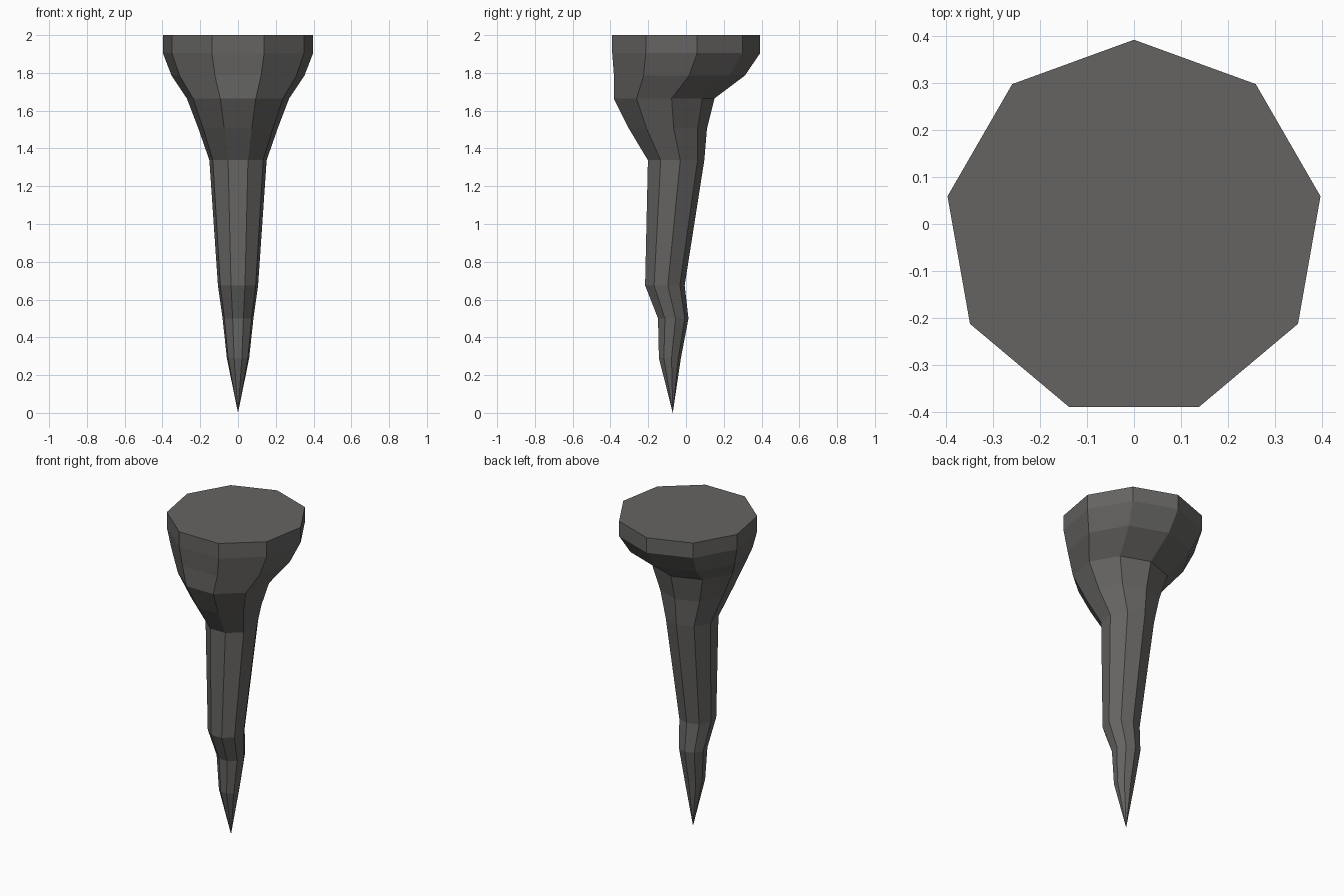
import bpy, bmesh
from math import sin, cos, pi

if "Cube" in bpy.data.objects:
    bpy.data.objects.remove(bpy.data.objects["Cube"])

SIDES = 9
# Cross-sections from top to bottom: height, radius, sideways bend in y
RINGS = [
    (2.00, 0.404, -0.011),
    (1.905, 0.404, -0.011),
    (1.785, 0.357, -0.046),
    (1.665, 0.275, -0.124),
    (1.505, 0.213, -0.102),
    (1.338, 0.154, -0.057),
    (0.675, 0.108, -0.115),
    (0.50, 0.083, -0.070),
    (0.29, 0.060, -0.087),
]
TIP = (0, -0.07, 0)

bm = bmesh.new()


def add_ring(z, r, y):
    angles = [pi / 2 + 2 * pi * k / SIDES for k in range(SIDES)]
    return [bm.verts.new((r * cos(a), y + r * sin(a), z)) for a in angles]


# Flat cap, faceted walls, pointed tip
rings = [add_ring(*r) for r in RINGS]
tip = bm.verts.new(TIP)
bm.faces.new(rings[0])
for upper, lower in zip(rings, rings[1:]):
    for k in range(SIDES):
        n = (k + 1) % SIDES
        bm.faces.new((upper[k], lower[k], lower[n], upper[n]))
for k in range(SIDES):
    bm.faces.new((rings[-1][k], tip, rings[-1][(k + 1) % SIDES]))
bmesh.ops.recalc_face_normals(bm, faces=bm.faces[:])

mesh = bpy.data.meshes.new("stalactite")
bm.to_mesh(mesh)
bm.free()

# Dark stone colour
stone = bpy.data.materials.new("dark_stone")
stone.diffuse_color = (0.130, 0.127, 0.122, 1)
stone.use_nodes = True
stone.node_tree.nodes["Principled BSDF"].inputs["Base Color"].default_value = stone.diffuse_color
mesh.materials.append(stone)
bpy.context.collection.objects.link(bpy.data.objects.new("stalactite", mesh))
